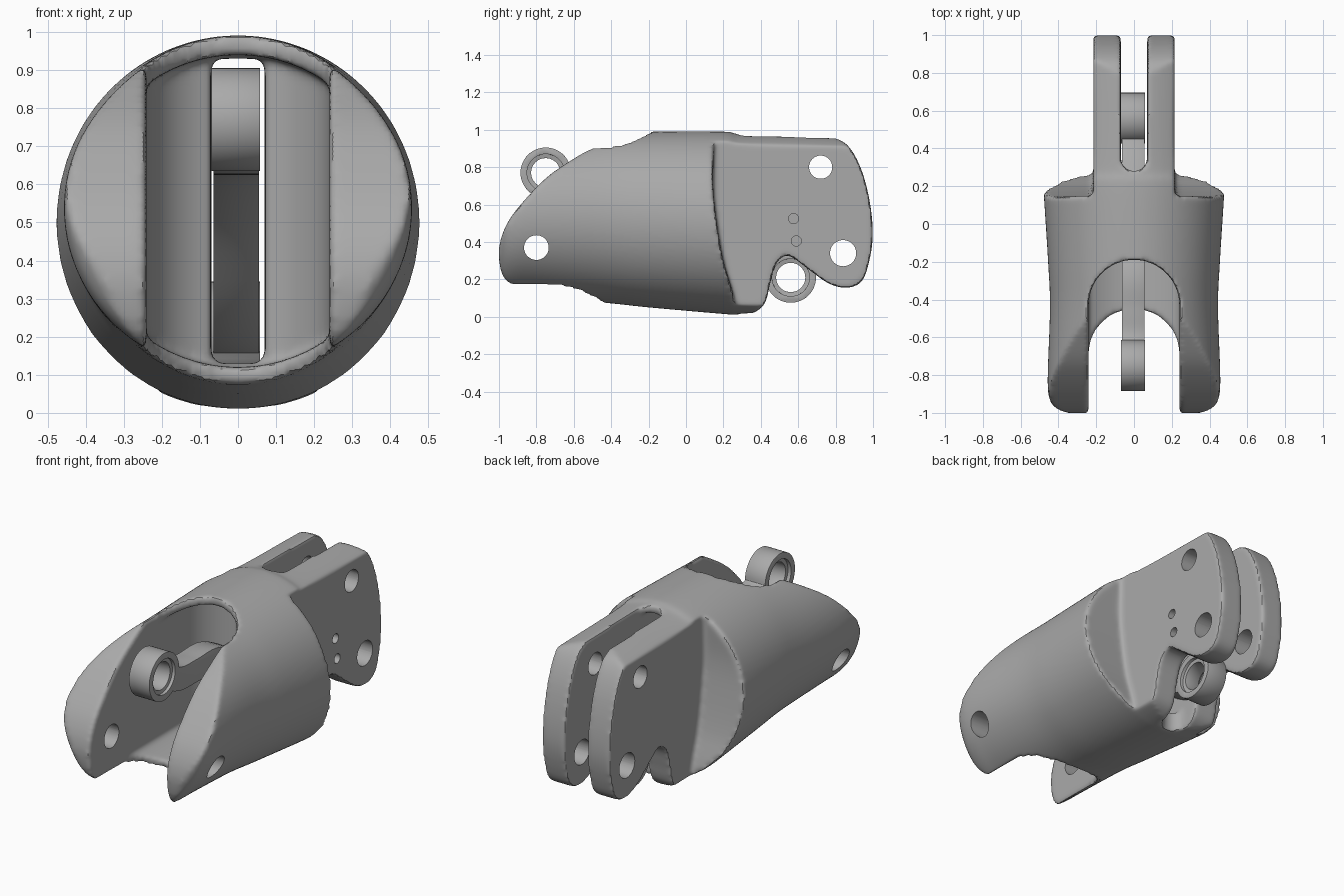
import bpy, math
from mathutils import Vector

if "Cube" in bpy.data.objects:
    bpy.data.objects.remove(bpy.data.objects["Cube"])

grey = bpy.data.materials.new("plain_grey")
grey.use_nodes = True
grey.diffuse_color = (0.4, 0.4, 0.4, 1)
grey.node_tree.nodes["Principled BSDF"].inputs["Base Color"].default_value = (0.4, 0.4, 0.4, 1)


def make(name, verts, faces):
    mesh = bpy.data.meshes.new(name)
    mesh.from_pydata(verts, [], faces)
    mesh.materials.append(grey)
    obj = bpy.data.objects.new(name, mesh)
    bpy.context.collection.objects.link(obj)
    return obj


def loft(name, rings):
    """Skin equal-sized rings and cap both ends."""
    n, verts = len(rings[0]), [p for r in rings for p in r]
    faces = [(k * n + i, k * n + (i + 1) % n, (k + 1) * n + (i + 1) % n, (k + 1) * n + i)
             for k in range(len(rings) - 1) for i in range(n)]
    faces += [tuple(reversed(range(n))), tuple(range(len(verts) - n, len(verts)))]
    obj = make(name, verts, faces)
    select(obj)
    bpy.ops.object.mode_set(mode='EDIT')
    bpy.ops.mesh.select_all(action='SELECT')
    bpy.ops.mesh.normals_make_consistent(inside=False)
    bpy.ops.object.mode_set(mode='OBJECT')
    return obj


def select(obj):
    bpy.ops.object.select_all(action='DESELECT')
    obj.select_set(True)
    bpy.context.view_layer.objects.active = obj


def side_prism(name, pts, x0, x1):
    return loft(name, [[(x, y, z) for y, z in pts] for x in (x0, x1)])


def top_prism(name, pts, z0, z1):
    return loft(name, [[(x, y, z) for x, y in pts] for z in (z0, z1)])


def circle(u, v, r, n=48):
    return [(u + r * math.cos(2 * math.pi * i / n), v + r * math.sin(2 * math.pi * i / n))
            for i in range(n)]


def arch(half, tip, end, n=24):
    """Slot outline with a round tip, running to the open end along y."""
    s = 1 if end < tip else -1
    mid = tip - s * half
    arc = [(half * math.cos(math.pi * i / n), mid + s * half * math.sin(math.pi * i / n))
           for i in range(n + 1)]
    return [(half, end)] + arc + [(-half, end)]


def spline(pts, closed=True, steps=6):
    pts = [Vector(p) for p in pts]
    n, out = len(pts), []
    get = (lambda i: pts[i % n]) if closed else (lambda i: pts[max(0, min(n - 1, i))])
    for i in range(n if closed else n - 1):
        a, b, c, d = (get(i + k) for k in (-1, 0, 1, 2))
        for k in range(steps):
            t = k / steps
            out.append(0.5 * (2 * b + (c - a) * t + (2 * a - 5 * b + 4 * c - d) * t * t
                              + (3 * b - a - 3 * c + d) * t ** 3))
    return out if closed else out + [pts[-1]]


def apply(obj, kind, **settings):
    mod = obj.modifiers.new(kind.lower(), kind)
    for key, value in settings.items():
        setattr(mod, key, value)
    select(obj)
    bpy.ops.object.modifier_apply(modifier=mod.name)


def combine(obj, other, operation='DIFFERENCE'):
    apply(obj, 'BOOLEAN', object=other, operation=operation, solver='EXACT')
    bpy.data.objects.remove(other)


# Rounded sleeve: y, half width, bottom, top
sections = spline([(1.1, .48, .0, .955), (.7, .48, .0, .966), (.3, .48, .01, .976),
                   (.2, .48, .015, .99), (-.2, .455, .05, .99), (-.44, .445, .075, .985),
                   (-.8, .457, .1, .975), (-.92, .45, .1, .97), (-.98, .42, .1, .97),
                   (-1.03, .34, .1, .97)], closed=False)
rings = []
for y, half, low, high in sections:
    ring = circle(0, 0, 1, 96)
    rings.append([(half * u, y, (low + high) / 2 + v * (high - low) / 2) for u, v in ring])
body = loft("finger_body", rings)

# Side silhouette: curved nose, foot, notch and rear tab
outline = spline([(-1, .36), (-.99, .25), (-.96, .19), (-.92, .165), (-.84, .14), (-.6, .08),
                  (-.4, 0), (0, -.05), (.26, -.01), (.35, .015), (.42, .07), (.45, .18),
                  (.475, .27), (.515, .32), (.565, .32), (.66, .25), (.76, .18), (.85, .155),
                  (.93, .18), (.97, .26), (.998, .42), (.985, .6), (.94, .78), (.87, .91),
                  (.78, .965), (.65, 1.02), (.2, 1.1), (-.1, 1.1), (-.3, 1.02), (-.47, .92),
                  (-.6, .845), (-.75, .74), (-.9, .58), (-.97, .47)])
combine(body, side_prism("silhouette", outline, -.7, .7), 'INTERSECT')

# Trim both sides of the rear to leave the flat hinge plates
rim = spline([(.15, 1.2), (.15, .92), (.145, .7), (.165, .5), (.2, .3), (.25, .13), (.3, -.1)],
             closed=False)
rim = [tuple(p) for p in rim] + [(1.3, -.1), (1.3, 1.2)]
for side in (-1, 1):
    combine(body, side_prism("rear_trim", rim, side * .215, side * .8))

# Front openings in the roof and floor, then the hollow between the arms
combine(body, top_prism("roof_opening", arch(.24, -.19, -1.3), .5, 1.3))
combine(body, top_prism("floor_opening", arch(.24, -.45, -1.3), -.3, .55))
hollow = top_prism("hollow", arch(.24, .1, -1.3), -.2, 1.2)
bore = loft("bore", [[(u, y, .53 + v) for u, v in circle(0, 0, .41, 72)] for y in (-1.4, .4)])
combine(hollow, bore, 'INTERSECT')
combine(body, hollow)

# Link slot: open at the rear, tunnelled through to the hollow
combine(body, top_prism("rear_slot", arch(.07, .28, 1.4), -.3, 1.3))
combine(body, side_prism("tunnel", [(-.1, .13), (.5, .13), (.5, .93), (-.1, .93)], -.07, .07))

# Soften every edge into a fillet
apply(body, 'REMESH', mode='VOXEL', voxel_size=.0125)
apply(body, 'SMOOTH', factor=.5, iterations=7)

# Pin holes through both sides, and two small holes in the left plate
for y, z, r, x0 in ((-.8, .37, .066, -.7), (.72, .8, .062, -.7), (.84, .34, .07, -.7),
                    (.575, .525, .027, 0), (.59, .405, .027, 0)):
    combine(body, side_prism("pin_hole", circle(y, z, r, 40), x0, .7))

# Curved link with an eye at each end
EYES = ((-.75, .77), (.56, .21))
path = spline([EYES[0], (-.6, .7), (-.45, .69), (-.25, .68), (0, .54), (.25, .33),
               (.42, .23), EYES[1]], closed=False)
upper, lower = [], []
for i, p in enumerate(path):
    t = path[min(i + 1, len(path) - 1)] - path[max(i - 1, 0)]
    normal = Vector((-t.y, t.x)).normalized() * .065
    upper.append(p + normal)
    lower.append(p - normal)
link = side_prism("curved_link", upper + lower[::-1], -.064, .055)
for y, z in EYES:
    combine(link, side_prism("eye", circle(y, z, .135), -.07, .058), 'UNION')
for y, z in EYES:
    combine(link, side_prism("eye_bore", circle(y, z, .078), -.3, .3))
    for x0, x1 in ((-.3, -.05), (.04, .3)):
        combine(link, side_prism("counterbore", circle(y, z, .1), x0, x1))
apply(link, 'BEVEL', width=.012, segments=2, limit_method='ANGLE', angle_limit=math.radians(50))

for obj in (body, link):
    select(obj)
    bpy.ops.object.shade_smooth_by_angle(angle=math.radians(35))
